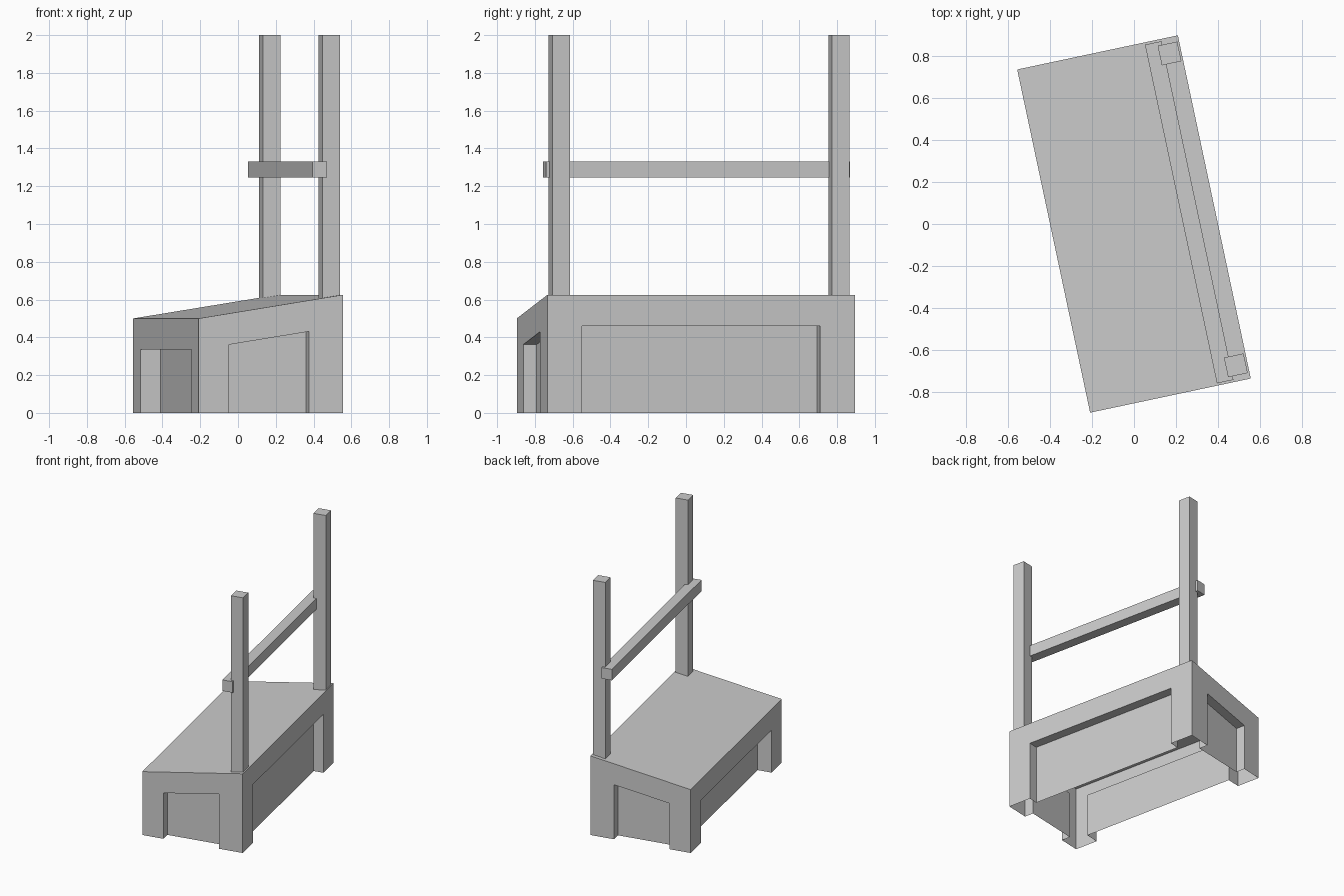
import bpy, bmesh
from math import radians
from mathutils import Vector, Matrix

if "Cube" in bpy.data.objects:
    bpy.data.objects.remove(bpy.data.objects["Cube"])

TURN = Matrix.Rotation(radians(12), 4, 'Z')   # whole model is turned 12 degrees
U, V = 0.39, 0.833                            # half depth and half length of base
LOW, HIGH = 0.5, 0.625                        # sloped top heights
FRAME = 0.165                                 # band above each opening


def top_z(u):
    return LOW + (HIGH - LOW) * (u + U) / (2 * U)


def finish(bm, name):
    bmesh.ops.remove_doubles(bm, verts=bm.verts, dist=1e-5)
    bmesh.ops.recalc_face_normals(bm, faces=bm.faces)
    bm.transform(TURN)
    mesh = bpy.data.meshes.new(name)
    bm.to_mesh(mesh)
    bm.free()
    bpy.context.collection.objects.link(bpy.data.objects.new(name, mesh))


def box(name, u0, u1, v0, v1, z0, z1):
    bm = bmesh.new()
    size = Vector((u1 - u0, v1 - v0, z1 - z0))
    mid = Vector((u0 + u1, v0 + v1, z0 + z1)) / 2
    bmesh.ops.create_cube(bm, size=1, matrix=Matrix.Translation(mid) @ Matrix.Diagonal((*size, 1)))
    finish(bm, name)


def face(bm, pts):
    bm.faces.new([bm.verts.new(p) for p in pts])


def wall(bm, a, b, leg_a, leg_b, depth):
    """Wall from a to b with a panel pushed in between two legs."""
    a, b = Vector((*a, 0)), Vector((*b, 0))
    along = (b - a).normalized()
    inward = Vector((-along.y, along.x, 0)) * depth
    p, q = a + along * leg_a, b - along * leg_b

    def up(pt, drop=0):
        return Vector((pt.x, pt.y, top_z(pt.x) - drop))

    edge = [p, up(p, FRAME), up(q, FRAME), q]
    back = [e + inward for e in edge]
    back[1].z, back[2].z = edge[1].z, edge[2].z
    face(bm, [a] + edge + [b, up(b), up(a)])
    for i in range(3):
        face(bm, [edge[i], edge[i + 1], back[i + 1], back[i]])
    face(bm, back)


# hollow base: four walls with recessed panels, sloped top, open underneath
bm = bmesh.new()
corners = [(-U, -V), (U, -V), (U, V), (-U, V)]
legs = [(0.165, 0.183, 0.072), (0.187, 0.19, 0.075), (0.183, 0.165, 0.072), (0.187, 0.187, 0.108)]
for i, spec in enumerate(legs):
    wall(bm, corners[i], corners[(i + 1) % 4], *spec)
face(bm, [(u, v, top_z(u)) for u, v in corners])
finish(bm, "sloped_base")

# two tall posts on the high edge
for name, v in (("front_post", -0.757), ("back_post", 0.757)):
    box(name, 0.286, 0.381, v - 0.0475, v + 0.0475, 0.605, 2.0)

# cross rail
box("cross_rail", 0.228, 0.308, -0.822, 0.822, 1.245, 1.332)
